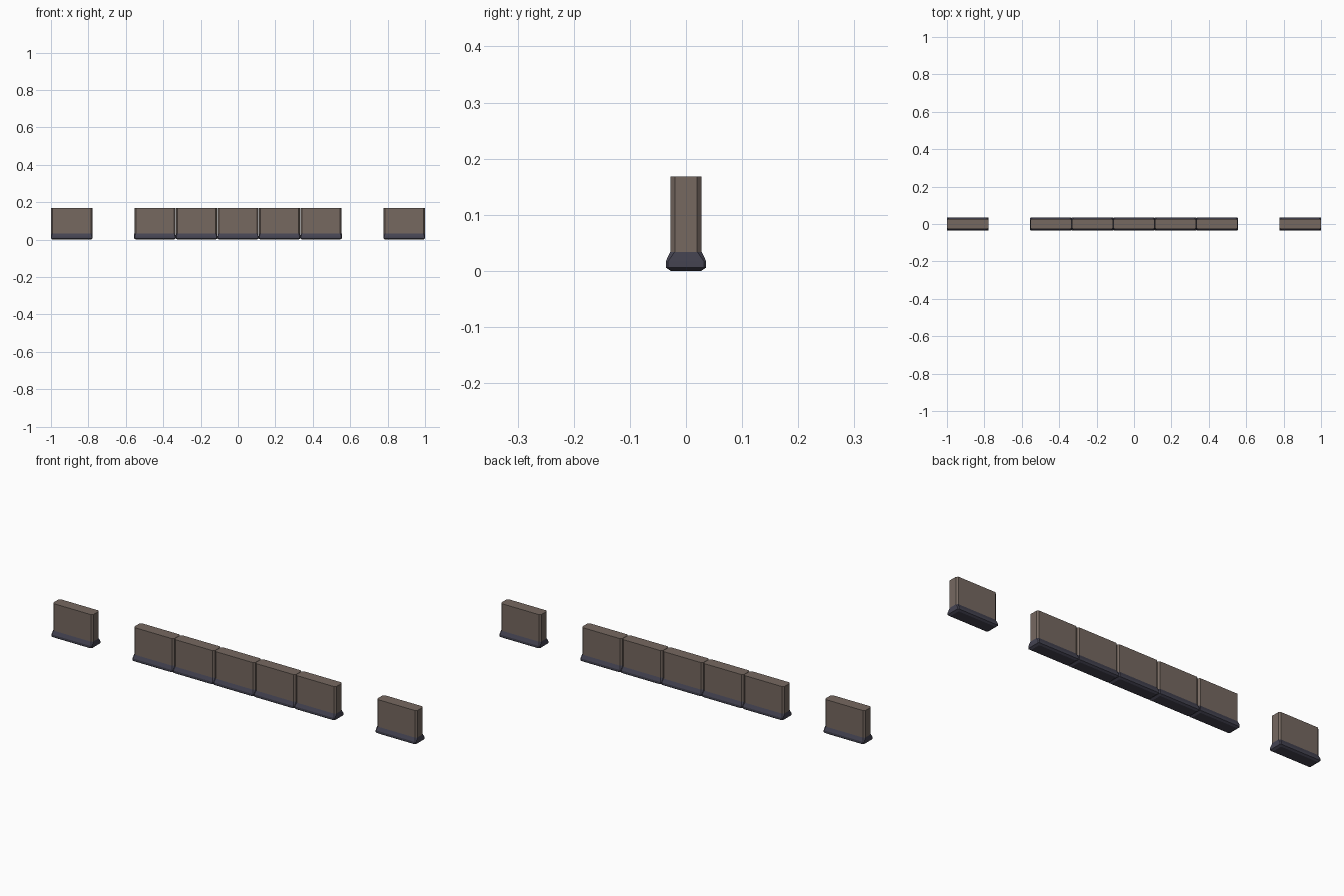
import bpy, bmesh

if "Cube" in bpy.data.objects:
    bpy.data.objects.remove(bpy.data.objects["Cube"])


def material(name, color):
    m = bpy.data.materials.new(name)
    m.diffuse_color = (*color, 1)
    m.use_nodes = True
    m.node_tree.nodes["Principled BSDF"].inputs["Base Color"].default_value = m.diffuse_color
    return m


brown = material("weathered brown", (0.18, 0.14, 0.118, ))
dark = material("dark slate", (0.058, 0.056, 0.082))


def loft(name, rings, mat, cap_bottom, cap_top):
    """Stack of corner-cut rectangles: (z, half x, half y, corner cut)."""
    bm = bmesh.new()
    loops = []
    for z, x, y, c in rings:
        pts = [(x, -y + c), (x, y - c), (x - c, y), (c - x, y),
               (-x, y - c), (-x, c - y), (c - x, -y), (x - c, -y)]
        loops.append([bm.verts.new((px, py, z)) for px, py in pts])
    for a, b in zip(loops, loops[1:]):
        for i in range(8):
            j = (i + 1) % 8
            bm.faces.new((a[i], a[j], b[j], b[i]))
    if cap_bottom:
        bm.faces.new(loops[0][::-1])
    if cap_top:
        bm.faces.new(loops[-1])
    mesh = bpy.data.meshes.new(name)
    bm.to_mesh(mesh)
    bm.free()
    mesh.materials.append(mat)
    return mesh


PITCH = 2 / 9
HALF = PITCH / 2

# flared footing with bevelled underside, and slab with cut corners
base = loft("wall_base", [(0, HALF - 0.010, 0.027, 0.004),
                          (0.006, HALF, 0.036, 0.004),
                          (0.017, HALF, 0.036, 0.004),
                          (0.034, HALF - 0.001, 0.028, 0.008)], dark, True, False)
slab = loft("wall_slab", [(0.034, HALF - 0.001, 0.028, 0.008),
                          (0.168, HALF - 0.001, 0.028, 0.008)], brown, False, True)

# row of five segments, plus one set apart at each end
for slot in (-4, -2, -1, 0, 1, 2, 4):
    for mesh in (base, slab):
        ob = bpy.data.objects.new(mesh.name, mesh)
        ob.location.x = slot * PITCH
        bpy.context.collection.objects.link(ob)
